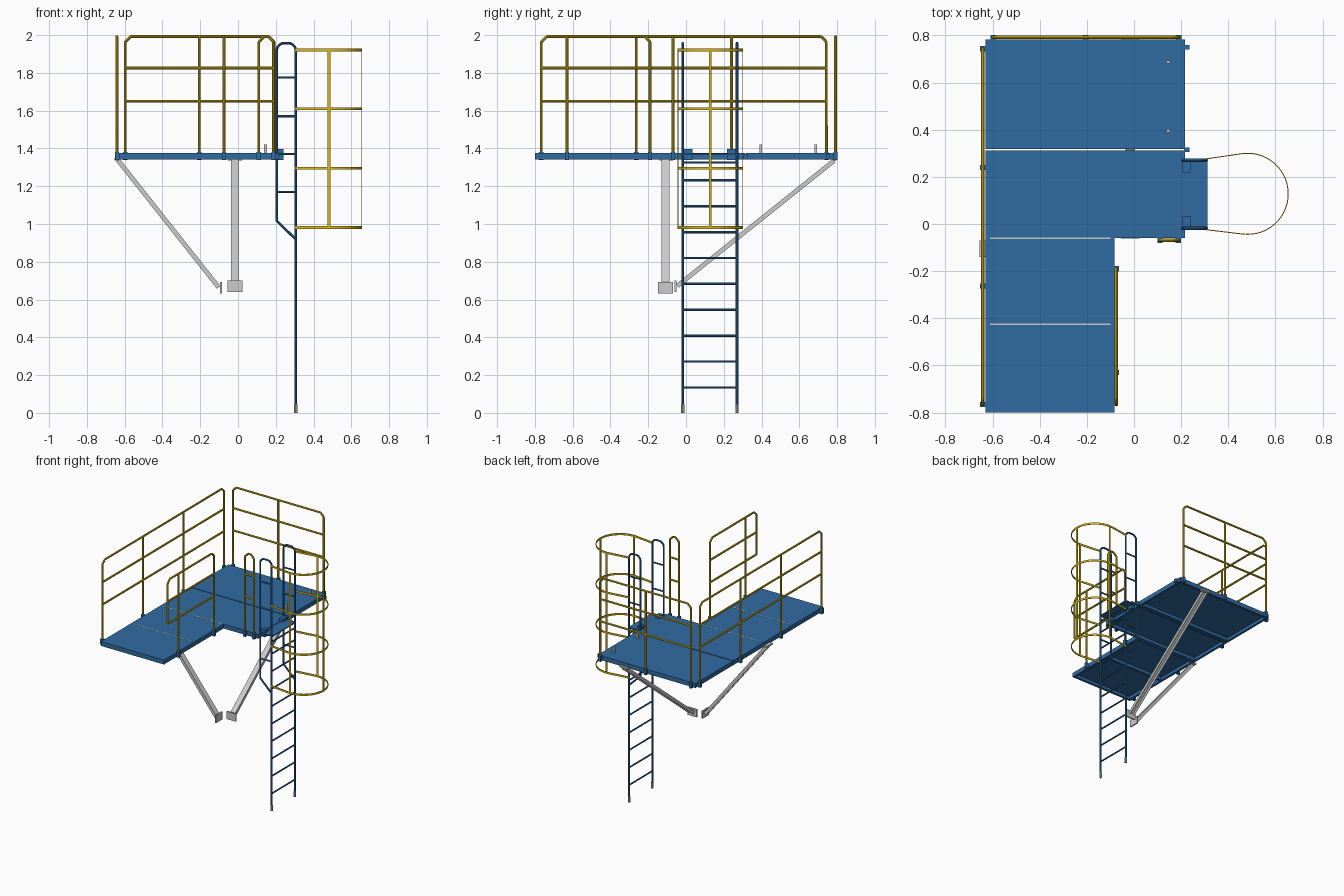
import bpy, bmesh, math
from mathutils import Vector, Matrix

if "Cube" in bpy.data.objects:
    bpy.data.objects.remove(bpy.data.objects["Cube"])


def mat(name, c):
    m = bpy.data.materials.new(name)
    m.diffuse_color = (*c, 1)
    m.use_nodes = True
    m.node_tree.nodes["Principled BSDF"].inputs["Base Color"].default_value = m.diffuse_color
    return m


BLUE = mat("blue_paint", (0.03, 0.15, 0.36))
YELLOW = mat("yellow_paint", (0.68, 0.47, 0.01))
GREY = None


def finish(name, mesh, m):
    ob = bpy.data.objects.new(name, mesh)
    bpy.context.collection.objects.link(ob)
    if m:
        mesh.materials.clear()
        mesh.materials.append(m)
    return ob


def boxes(name, items, m):
    """One object from boxes given as (x0, x1, y0, y1, z0, z1)."""
    bm = bmesh.new()
    for x0, x1, y0, y1, z0, z1 in items:
        M = Matrix.Translation(((x0 + x1) / 2, (y0 + y1) / 2, (z0 + z1) / 2)) @ \
            Matrix.Diagonal((x1 - x0, y1 - y0, z1 - z0, 1))
        bmesh.ops.create_cube(bm, size=1, matrix=M)
    me = bpy.data.meshes.new(name)
    bm.to_mesh(me)
    bm.free()
    return finish(name, me, m)


def tubes(name, paths, r, m):
    """One object from round tubes along point paths."""
    cu = bpy.data.curves.new(name, 'CURVE')
    cu.dimensions = '3D'
    cu.bevel_depth, cu.bevel_resolution, cu.use_fill_caps = r, 2, True
    for pts in paths:
        s = cu.splines.new('POLY')
        s.points.add(len(pts) - 1)
        for p, co in zip(s.points, pts):
            p.co = (*co, 1)
    tmp = bpy.data.objects.new(name + "_path", cu)
    bpy.context.collection.objects.link(tmp)
    me = bpy.data.meshes.new_from_object(tmp.evaluated_get(bpy.context.evaluated_depsgraph_get()))
    bpy.data.objects.remove(tmp)
    ob = finish(name, me, m)
    bpy.context.view_layer.objects.active = ob
    ob.select_set(True)
    bpy.ops.object.shade_smooth_by_angle(angle=math.radians(40))
    ob.select_set(False)
    return ob


# Decks: plate on an open frame with cross joists
Z0, ZF, ZT = 1.342, 1.366, 1.376
for name, x0, x1, y0, y1, joists in (
        ("back_deck", -0.63, 0.217, 0.318, 0.783, []),
        ("middle_deck", -0.63, 0.217, -0.06, 0.312, []),
        ("front_deck", -0.63, -0.083, -0.8, -0.06, [-0.425])):
    b, w = 0.018, 0.018
    parts = [(x0, x1, y0, y1, ZF, ZT),
             (x0, x0 + b, y0, y1, Z0, ZF), (x1 - b, x1, y0, y1, Z0, ZF),
             (x0 + b, x1 - b, y0, y0 + b, Z0, ZF), (x0 + b, x1 - b, y1 - b, y1, Z0, ZF)]
    parts += [(x0 + b, x1 - b, j - w / 2, j + w / 2, Z0, ZF) for j in joists]
    boxes(name, parts, BLUE)
boxes("deck_seams", [(-0.61, -0.1, y - 0.003, y + 0.003, ZT - 0.002, ZT + 0.001)
                     for y in (-0.06, -0.425)], GREY)

# Guard rails
R, TOP, MIDS, C = 0.0075, 1.9925, (1.825, 1.65), 0.032


def rail(name, axis, fixed, a, b, posts, open_end=False):
    P = (lambda t, z: (t, fixed, z)) if axis == 'x' else (lambda t, z: (fixed, t, z))
    base = 1.342
    bend = lambda t, s: [P(t, TOP - C), P(t + s * 0.004, TOP - C + 0.008),
                         P(t + s * (C - 0.008), TOP - 0.004), P(t + s * C, TOP)]
    za = MIDS[1] if open_end else base
    paths = [[P(a, za)] + bend(a, 1) + bend(b, -1)[::-1] + [P(b, base)]]
    paths += [[P(t, base), P(t, TOP)] for t in posts if a < t < b]
    paths += [[P(a, z), P(b, z)] for z in MIDS]
    tubes(name, paths, R, YELLOW)
    # Clamps at the post feet
    cl = []
    for t in posts:
        x, y, _ = P(t, 0)
        cl.append((x - 0.011, x + 0.011, y - 0.011, y + 0.011, 1.338, 1.382))
    boxes(name + "_clamps", cl, BLUE)


rail("left_guard_rail", 'y', -0.641, -0.766, 0.743, (-0.766, -0.263, 0.24, 0.743))
rail("back_guard_rail", 'x', 0.7915, -0.597, 0.19, (-0.597, -0.205, 0.19))
rail("inner_guard_rail", 'y', -0.075, -0.766, -0.19, (-0.63, -0.19), True)
rail("short_guard_rail", 'x', -0.0695, 0.11, 0.188, (0.11, 0.188))

# Ladder: two side frames, rungs, feet and step plate
YL, XL, XI = (-0.018, 0.27), 0.305, 0.206
stiles, ties = [], []
for y in YL:
    stiles.append([(XL, y, 0.03), (XL, y, 1.925), (XL - 0.004, y, 1.938), (XL - 0.018, y, 1.952),
                   (XL - 0.03, y, 1.957), (XI + 0.03, y, 1.957), (XI + 0.018, y, 1.952),
                   (XI + 0.004, y, 1.938), (XI, y, 1.925), (XI, y, 1.015), (XL, y, 0.92)])
    ties += [[(XI, y, z), (XL, y, z)] for z in (1.17, 1.37, 1.57, 1.775)]
tubes("ladder_stiles", stiles, 0.007, BLUE)
tubes("ladder_side_ties", ties, 0.006, BLUE)
tubes("ladder_rungs", [[(XL, YL[0], 0.135 + 0.137 * i), (XL, YL[1], 0.135 + 0.137 * i)]
                       for i in range(9)] + [[(XL, YL[0], 1.325), (XL, YL[1], 1.325)]],
      0.006, BLUE)
tubes("ladder_feet", [[(XL, y, 0), (XL, y, 0.045)] for y in YL], 0.009, GREY)
boxes("ladder_step_plate", [(0.2, 0.311, YL[0], YL[1], 1.364, 1.372)], BLUE)
boxes("ladder_brackets", [(0.205, 0.24, y - 0.022, y + 0.022, 1.34, 1.396) for y in (0.012, 0.24)], BLUE)

# Safety cage: flat hoops and upright straps
CX, CY, RC = 0.482, 0.128, 0.172
path = [(XL, YL[0] - 0.006)]
path += [(CX + RC * math.cos(a), CY + RC * math.sin(a))
         for a in (math.radians(-98 + 196 * i / 28) for i in range(29))]
path.append((XL, YL[1] + 0.006))
for i, z in enumerate((0.981, 1.295, 1.61, 1.922)):
    bm = bmesh.new()
    vs = [bm.verts.new((x, y, z - 0.0075)) for x, y in path]
    es = [bm.edges.new(p) for p in zip(vs, vs[1:])]
    ext = bmesh.ops.extrude_edge_only(bm, edges=es)
    bmesh.ops.translate(bm, vec=(0, 0, 0.015),
                        verts=[g for g in ext["geom"] if isinstance(g, bmesh.types.BMVert)])
    bmesh.ops.recalc_face_normals(bm, faces=bm.faces)
    me = bpy.data.meshes.new("cage_hoop")
    bm.to_mesh(me)
    bm.free()
    ob = finish(f"cage_hoop_{i + 1}", me, YELLOW)
    sol = ob.modifiers.new("thickness", 'SOLIDIFY')
    sol.thickness, sol.offset = 0.004, 0
t, h = 0.002, 0.0075
boxes("cage_straps", [
    (CX - h, CX + h, CY - RC, CY - RC + 2 * t, 0.974, 1.929),
    (CX - h, CX + h, CY + RC - 2 * t, CY + RC, 0.974, 1.929),
    (CX + RC - 2 * t, CX + RC, CY - h, CY + h, 0.974, 1.929)], YELLOW)


# Diagonal channel braces with wall pads
def channel(name, p0, p1, across):
    p0, p1, u = Vector(p0), Vector(p1), Vector(across)
    v = u.cross((p1 - p0).normalized())
    if v.z > 0:
        v = -v
    w, d, k = 0.021, 0.024, 0.004
    prof = [(-w, 0), (w, 0), (w, d), (w - k, d), (w - k, k), (k - w, k), (k - w, d), (-w, d)]
    bm = bmesh.new()
    f = bm.faces.new([bm.verts.new(p0 + u * a + v * b) for a, b in prof])
    ext = bmesh.ops.extrude_face_region(bm, geom=[f], use_keep_orig=True)
    bmesh.ops.translate(bm, vec=p1 - p0,
                        verts=[g for g in ext["geom"] if isinstance(g, bmesh.types.BMVert)])
    bmesh.ops.recalc_face_normals(bm, faces=bm.faces)
    me = bpy.data.meshes.new(name)
    bm.to_mesh(me)
    bm.free()
    finish(name, me, GREY)


channel("left_brace", (-0.626, -0.108, 1.345), (-0.093, -0.108, 0.672), (0, 1, 0))
channel("back_brace", (-0.016, 0.777, 1.345), (-0.016, -0.053, 0.682), (1, 0, 0))
boxes("brace_pads", [(-0.096, -0.086, -0.147, -0.07, 0.632, 0.692),
                     (-0.055, 0.024, -0.062, -0.05, 0.64, 0.7)], GREY)
boxes("brace_top_brackets", [(-0.655, -0.63, -0.14, -0.07, 1.337, 1.35),
                             (-0.052, 0.02, 0.776, 0.798, 1.337, 1.35)], GREY)

# Upright pins on the deck and edge lugs
boxes("deck_pins", [(0.137, 0.153, y - 0.007, y + 0.007, ZT - 0.004, 1.422)
                    for y in (0.395, 0.687)], GREY)
boxes("edge_lugs", [(0.212, 0.236, y - 0.01, y + 0.01, 1.342, 1.37) for y in (0.315, 0.75)], BLUE)
